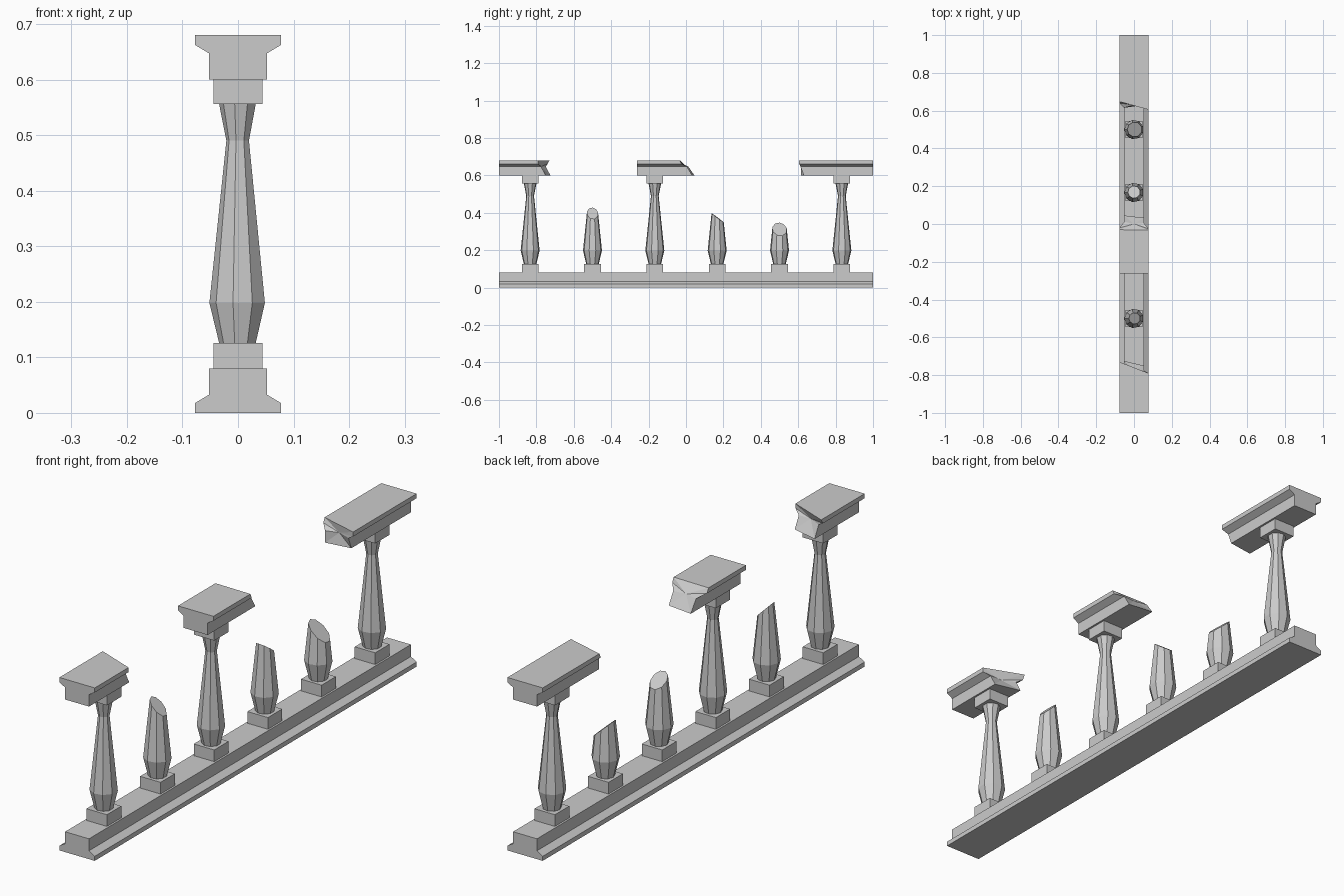
import bpy, bmesh, math
from mathutils import Vector

if "Cube" in bpy.data.objects:
    bpy.data.objects.remove(bpy.data.objects["Cube"])

SIDES = 9
START = math.pi          # one ridge points to -x
# baluster profile: (z, radius)
SHAFT = [(0.126, 0.034), (0.198, 0.0515), (0.49, 0.021), (0.556, 0.034)]
# rail cross-section in x, z (base moulding)
SECTION = [(-0.052, 0.08), (0.052, 0.08), (0.052, 0.033), (0.077, 0.018),
           (0.077, 0.0), (-0.077, 0.0), (-0.077, 0.018), (-0.052, 0.033)]
# the handrail is the base moulding turned upside down
TOP_SECTION = [(x, 0.68 - z) for x, z in SECTION]


def finish(bm, name):
    bmesh.ops.recalc_face_normals(bm, faces=bm.faces)
    mesh = bpy.data.meshes.new(name)
    bm.to_mesh(mesh)
    bm.free()
    ob = bpy.data.objects.new(name, mesh)
    bpy.context.collection.objects.link(ob)
    return ob


def rail(name, section, start, end):
    """Extrude a section along y; each end is a list of y per point plus a centre y."""
    bm = bmesh.new()
    n = len(section)
    cz = sum(z for _, z in section) / n
    rings = []
    for ys in (start, end):
        ring = [bm.verts.new((x, y, z)) for (x, z), y in zip(section, ys)]
        if len(set(ys)) == 1:
            bm.faces.new(ring)
        else:
            c = bm.verts.new((0, ys[n], cz))
            for i in range(n):
                bm.faces.new((ring[i], ring[(i + 1) % n], c))
        rings.append(ring)
    a, b = rings
    for i in range(n):
        j = (i + 1) % n
        bm.faces.new((a[i], a[j], b[j], b[i]))
    return finish(bm, name)


def block(name, y, z0, z1, half=0.0445):
    bm = bmesh.new()
    bmesh.ops.create_cube(bm, size=1)
    for v in bm.verts:
        v.co = (v.co.x * 2 * half, y + v.co.y * 2 * half,
                (z0 + z1) / 2 + v.co.z * (z1 - z0))
    return finish(bm, name)


def baluster(name, y, cut=None):
    """Faceted turned shaft; cut = (axis height, plane normal) snaps it off."""
    bm = bmesh.new()
    rings = []
    for z, r in SHAFT:
        rings.append([bm.verts.new((r * math.cos(START + 2 * math.pi * i / SIDES),
                                    y + r * math.sin(START + 2 * math.pi * i / SIDES), z))
                      for i in range(SIDES)])
    for a, b in zip(rings, rings[1:]):
        for i in range(SIDES):
            j = (i + 1) % SIDES
            bm.faces.new((a[i], a[j], b[j], b[i]))
    bm.faces.new(rings[0])
    bm.faces.new(rings[-1])
    if cut:
        height, normal = cut
        bmesh.ops.bisect_plane(bm, geom=bm.verts[:] + bm.edges[:] + bm.faces[:],
                               plane_co=(0, y, height),
                               plane_no=Vector(normal).normalized(), clear_outer=True)
        bmesh.ops.holes_fill(bm, edges=[e for e in bm.edges if e.is_boundary], sides=0)
    return finish(bm, name)


def flat(y):
    return [y] * 9


# full-length base
rail("base_rail", SECTION, flat(-1.0), flat(1.0))

# surviving handrail pieces with broken ends
rail("handrail_front", TOP_SECTION, flat(-1.0),
     [-0.725, -0.75, -0.775, -0.79, -0.79, -0.73, -0.74, -0.75, -0.775])
rail("handrail_middle", TOP_SECTION, flat(-0.263),
     [0.045, 0.033, 0.005, -0.025, -0.033, -0.03, -0.02, 0.012, 0.0])
rail("handrail_back", TOP_SECTION,
     [0.615, 0.63, 0.612, 0.605, 0.605, 0.648, 0.64, 0.615, 0.63], flat(1.0))

# balusters, every second or so snapped off
CUTS = {1: (0.40, (1.0, 0.1, 1.0)),
        3: (0.375, (0.05, 0.75, 1.0)),
        4: (0.315, (0.9, 0.1, 1.0))}
for k in range(6):
    y = -5 / 6 + k / 3
    block(f"plinth_{k + 1}", y, 0.08, 0.126)
    cut = CUTS.get(k)
    if cut:
        baluster(f"broken_baluster_{k + 1}", y, cut)
    else:
        baluster(f"baluster_{k + 1}", y)
        block(f"capital_{k + 1}", y, 0.556, 0.60)
